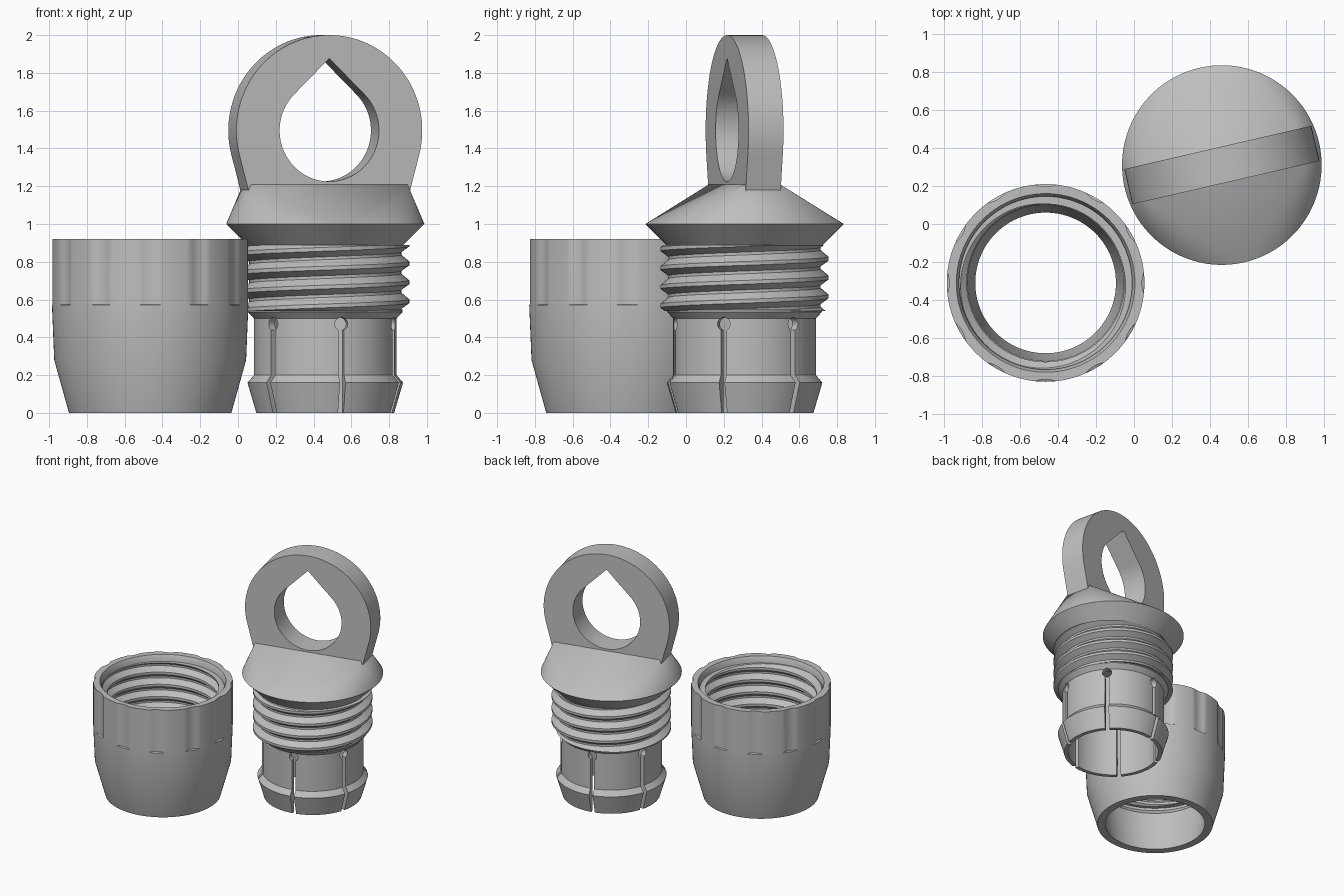
import bpy, bmesh
from math import sin, cos, pi, radians, degrees, tau
from mathutils import Matrix, Vector

if "Cube" in bpy.data.objects:
    bpy.data.objects.remove(bpy.data.objects["Cube"])

grey = bpy.data.materials.new("light grey")
grey.diffuse_color = (0.52, 0.52, 0.52, 1)
grey.use_nodes = True
grey.node_tree.nodes["Principled BSDF"].inputs["Base Color"].default_value = grey.diffuse_color

BOLT = Matrix.Translation((0.462, 0.31, 0)) @ Matrix.Rotation(radians(13), 4, 'Z')
NUT = Matrix.Translation((-0.465, -0.31, 0))


def finish(bm, name, place):
    """Weld, orient and store a bmesh as an object."""
    bmesh.ops.remove_doubles(bm, verts=bm.verts, dist=1e-5)
    bmesh.ops.dissolve_degenerate(bm, edges=bm.edges, dist=1e-5)
    bmesh.ops.recalc_face_normals(bm, faces=bm.faces)
    me = bpy.data.meshes.new(name)
    bm.to_mesh(me)
    bm.free()
    me.materials.append(grey)
    ob = bpy.data.objects.new(name, me)
    ob.matrix_world = place
    bpy.context.collection.objects.link(ob)
    smooth(ob)
    return ob


def smooth(ob):
    ob.data.shade_smooth()
    ob.data.set_sharp_from_angle(angle=radians(28))


def loft(columns, name, place):
    """Skin closed cross-sections, the last being joined to the first."""
    bm = bmesh.new()
    cols = [[bm.verts.new(p) for p in c] for c in columns]
    for a, b in zip(cols, cols[1:] + cols[:1]):
        for i in range(len(a)):
            j = (i + 1) % len(a)
            bm.faces.new((a[i], b[i], b[j], a[j]))
    return finish(bm, name, place)


def ring(section, n, name, place):
    """Revolve section(angle) -> [(radius, z), ...] around z."""
    angles = [tau * i / n for i in range(n)]
    return loft([[(r * cos(a), r * sin(a), z) for r, z in section(a)]
                 for a in angles], name, place)


def thread(name, place, core, root, crest, z0, z1, pitch=0.1, n=96):
    """Helical ridge of trapezoid section, clipped between z0 and z1."""
    keys = [(0, root), (0.15, root), (0.45, crest), (0.65, crest), (1, root)]

    def radius(phase):
        for (p, r), (q, s) in zip(keys, keys[1:]):
            if phase <= q:
                return r + (s - r) * (phase - p) / (q - p)

    turns = int((z1 - z0) / pitch) + 2
    cols = []
    for i in range(n + 1):
        a = tau * i / n
        pts = [(core, z0)]
        for k in range(-2, turns):
            for p, _ in keys[:-1]:
                z = min(max(z0 + pitch * (k + p + i / n), z0), z1)
                pts.append((radius(((z - z0) / pitch - i / n) % 1), z))
        pts.append((core, z1))
        cols.append([(r * cos(a), r * sin(a), z) for r, z in pts])
    bm = bmesh.new()
    cv = [[bm.verts.new(p) for p in c] for c in cols]
    for a, b in zip(cv, cv[1:]):
        for i in range(len(a)):
            j = (i + 1) % len(a)
            bm.faces.new((a[i], b[i], b[j], a[j]))
    return finish(bm, name, place)


# Nut: tapered sleeve with twelve shallow grip grooves
def nut_section(a):
    d = (degrees(a) + 15) % 30 - 15
    g = 0.013 * max(0, 1 - (d / 6) ** 2)
    return [(0.37, 0), (0.43, 0), (0.508, 0.28), (0.52, 0.57),
            (0.52 - g, 0.575), (0.52 - g, 0.92), (0.47, 0.92), (0.455, 0.89),
            (0.455, 0.38), (0.41, 0.33), (0.41, 0.28)]


ring(nut_section, 180, "nut", NUT)
thread("nut_thread", NUT, 0.475, 0.453, 0.415, 0.40, 0.87)

# Bolt barrel: hollow shaft with a snap collar at the foot
barrel_profile = [(0.335, 0), (0.365, 0), (0.412, 0.16), (0.378, 0.2),
                  (0.378, 0.5), (0.41, 0.535), (0.41, 0.545), (0.40, 0.55),
                  (0.40, 0.9), (0.0, 0.9), (0.0, 0.84), (0.335, 0.84)]
barrel = ring(lambda a: barrel_profile, 96, "barrel", BOLT)
thread("bolt_thread", BOLT, 0.39, 0.403, 0.445, 0.54, 0.888)

# Keyhole slots that split the foot into six fingers
bm = bmesh.new()
arc = [radians(-65 + 310 * i / 20) + pi / 2 - radians(90) for i in range(21)]
key = [(0.015, -0.1)]
key += [(0.035 * cos(t), 0.47 + 0.035 * sin(t))
        for t in [radians(-65 + 310 * i / 20) for i in range(21)]]
key += [(-0.015, -0.1)]
for s in range(6):
    turn = Matrix.Rotation(radians(30 + 60 * s), 3, 'Z')
    near = [bm.verts.new(turn @ Vector((0.25, u, z))) for u, z in key]
    far = [bm.verts.new(turn @ Vector((0.6, u, z))) for u, z in key]
    bm.faces.new(near)
    bm.faces.new(far)
    for i in range(len(key)):
        j = (i + 1) % len(key)
        bm.faces.new((near[i], near[j], far[j], far[i]))
cutter = finish(bm, "slot_cutter", BOLT)
cutter.hide_render = True
cut = barrel.modifiers.new("slots", 'BOOLEAN')
cut.object = cutter
cut.operation = 'DIFFERENCE'
cut.solver = 'EXACT'
bpy.context.view_layer.objects.active = barrel
bpy.ops.object.modifier_apply(modifier="slots")
bpy.data.objects.remove(cutter)
smooth(barrel)

# Flange: hull from a round rim to the rectangular handle base
bm = bmesh.new()
for r, z in ((0.41, 0.885), (0.525, 1.0)):
    for i in range(96):
        bm.verts.new((r * cos(tau * i / 96), r * sin(tau * i / 96), z))
for x in (-0.425, 0.425):
    for y in (-0.095, 0.095):
        bm.verts.new((x, y, 1.21))
bmesh.ops.convex_hull(bm, input=bm.verts)
finish(bm, "flange", BOLT)

# Handle: thick loop with a teardrop eye
R, EYE, MID, HALF, LEAN = 0.505, 0.27, 1.495, 0.095, radians(14.6)
cols = []
for i in range(120):
    a = tau * i / 120
    off = abs((a - pi / 2 + pi) % tau - pi)          # angle from straight up
    eye = EYE if off > pi / 4 else EYE / cos(pi / 4 - off)
    under = off - pi / 2                             # angle below horizontal
    out = R
    if under > LEAN:
        out = min(R / max(cos(under - LEAN), 0.1), 0.375 / sin(under))
    cols.append([(r * cos(a), y, MID + r * sin(a))
                 for r, y in ((out, -HALF), (out, HALF), (eye, HALF), (eye, -HALF))])
loft(cols, "handle", BOLT)
